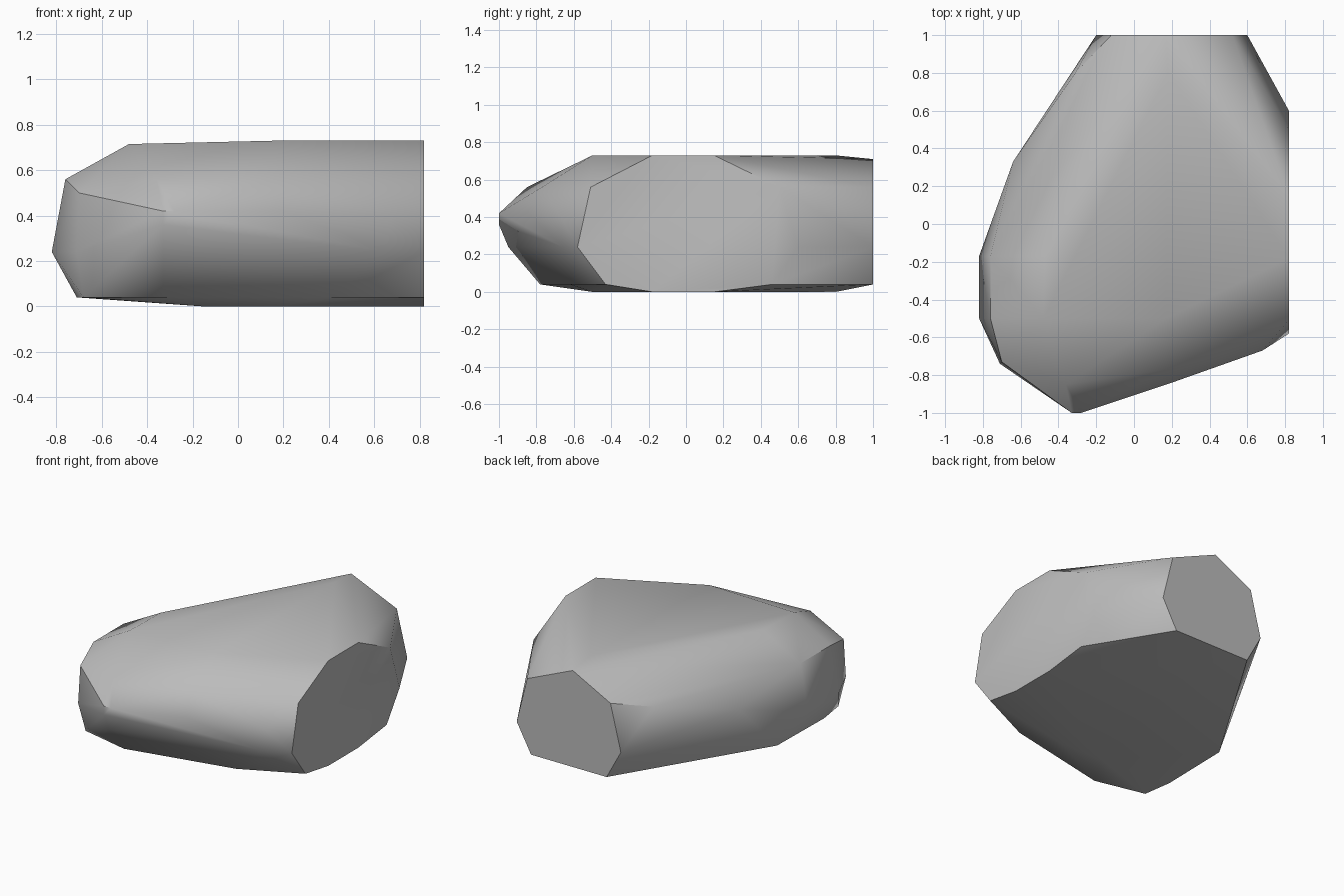
import bpy
import bmesh
import math

default_cube = bpy.data.objects.get("Cube")
if default_cube:
    bpy.data.objects.remove(default_cube, do_unlink=True)

# Planes where the boulder was cut flat
CUT_SIDE = .82
CUT_BACK = 1


def make_material(name, colour):
    material = bpy.data.materials.new(name)
    material.use_nodes = True
    material.diffuse_color = colour
    shader = material.node_tree.nodes["Principled BSDF"]
    shader.inputs["Base Color"].default_value = colour
    return material


def layer(height, outline):
    """Turn a flat outline into points at one height."""
    return [(x, y, height) for x, y in outline]


# Underside: flat base and the chamfer around it
base = layer(0, [(CUT_SIDE, .15), (CUT_SIDE, -.18), (.17, -.5), (-.15, -.5), (.17, .8)])
lower_rim = layer(.04, [
    (CUT_SIDE, .46), (CUT_SIDE, -.43), (.42, -.62), (-.33, -.78), (-.68, -.7),
    (-.71, -.5), (-.7, 0), (-.09, CUT_BACK), (.49, CUT_BACK)])

# Widest belt of the boulder
belt = layer(.24, [
    (CUT_SIDE, .6), (CUT_SIDE, -.58), (.65, -.66), (-.33, -.95), (-.71, -.74),
    (-CUT_SIDE, -.5), (-CUT_SIDE, -.17), (-.2, CUT_BACK), (.6, CUT_BACK)])
nose = [(-.33, -1, .36), (-.33, -1, .42), (-.28, -1, .42),
        (-.64, .33, .4), (.2, -.84, .42), (.68, -.67, .4)]

# Shoulder and crown
shoulder = layer(.56, [
    (CUT_SIDE, .5), (CUT_SIDE, -.51), (.17, -.77), (-.36, -.85),
    (-.76, -.5), (-.76, -.17), (-.12, CUT_BACK), (.52, CUT_BACK)])
shoulder += [(-.7, -.73, .5), (-.31, .8, .51)]
crown = layer(.73, [(CUT_SIDE, .15), (CUT_SIDE, -.18), (.17, -.5), (.18, .8)])
crown += [(-.48, -.5, .715), (-.47, -.17, .715), (.17, CUT_BACK, .71)]

# Wrap all the layers in one stone skin
bm = bmesh.new()
for point in base + lower_rim + belt + nose + shoulder + crown:
    bm.verts.new(point)
bmesh.ops.convex_hull(bm, input=bm.verts)
loose = [v for v in bm.verts if not v.link_faces]
bmesh.ops.delete(bm, geom=loose, context='VERTS')
bmesh.ops.dissolve_limit(bm, angle_limit=math.radians(1),
                         verts=bm.verts, edges=bm.edges)
bmesh.ops.recalc_face_normals(bm, faces=bm.faces)

mesh = bpy.data.meshes.new("boulder")
bm.to_mesh(mesh)
bm.free()
mesh.materials.append(make_material("stone grey", (.5, .5, .5, 1)))
boulder = bpy.data.objects.new("boulder", mesh)
bpy.context.collection.objects.link(boulder)

# Soft stone surface with crisp cut edges
bpy.ops.object.select_all(action='DESELECT')
boulder.select_set(True)
bpy.context.view_layer.objects.active = boulder
bpy.ops.object.shade_smooth_by_angle(angle=math.radians(38))
